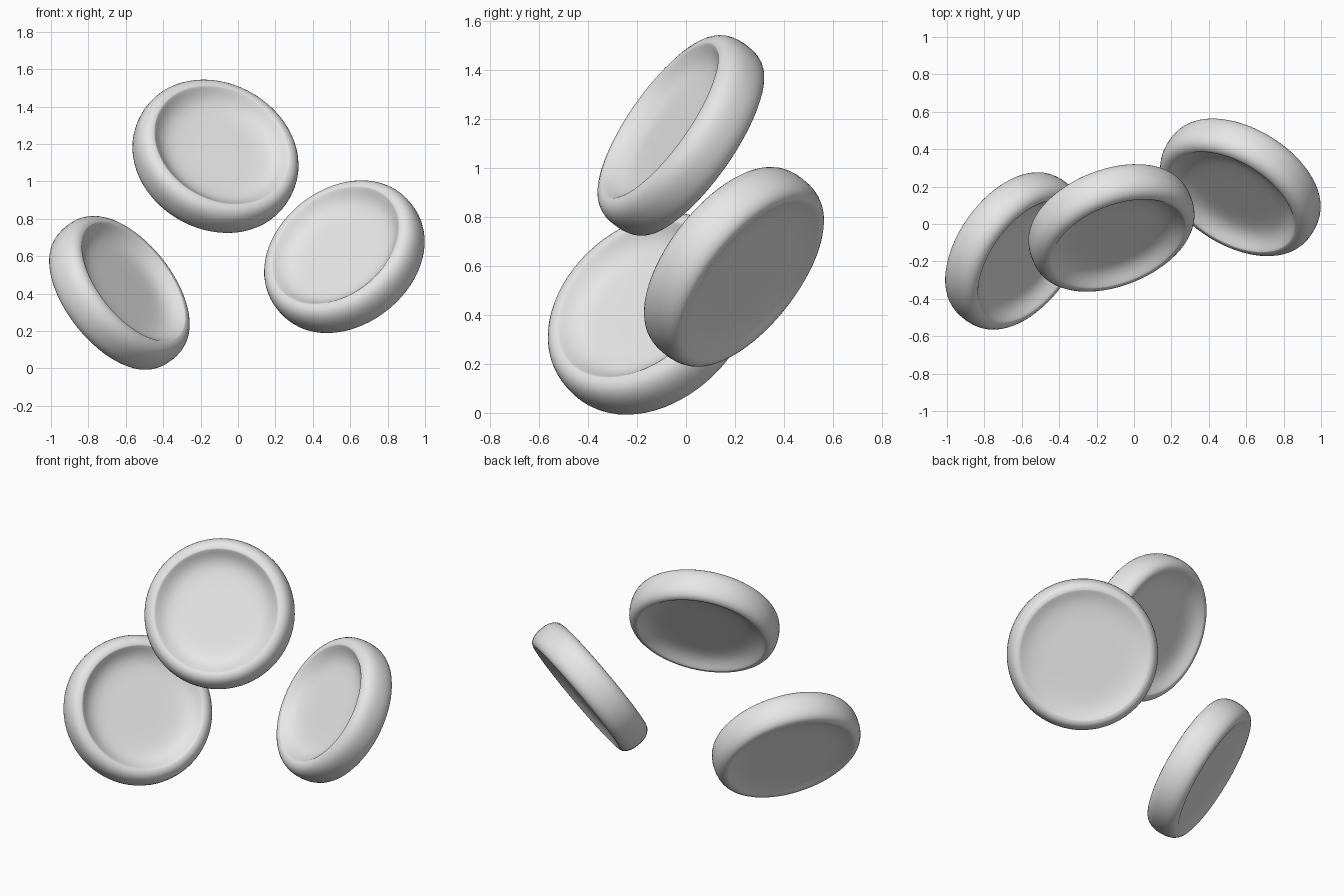
import bpy, bmesh, math
from mathutils import Vector

cube = bpy.data.objects.get("Cube")
if cube:
    bpy.data.objects.remove(cube, do_unlink=True)

grey = bpy.data.materials.new("plain_grey")
grey.use_nodes = True
colour = (0.8, 0.8, 0.8, 1)
grey.diffuse_color = colour
grey.node_tree.nodes["Principled BSDF"].inputs["Base Color"].default_value = colour

RADIUS = 0.456


def squarish(value):
    """Flatten a circle coordinate a little towards a square."""
    return max(value, 0) ** 0.87


def side(crest, height, depth):
    """One side's profile: a dished centre, the rim crest, then the outer edge."""
    pts = []
    for i in range(18):
        u = math.sin(math.pi / 2 * i / 18)
        pts.append((crest * u, height - depth * (1 - u ** 8) ** 1.4))
    for i in range(9):
        a = math.pi / 2 * i / 8
        pts.append((crest + (RADIUS - crest) * squarish(math.sin(a)),
                    height * squarish(math.cos(a))))
    return pts


def disc(name, centre, normal, back_depth):
    """Revolve a rounded rim with a dish on both sides."""
    back = side(0.396, 0.105, back_depth)
    profile = side(0.38, 0.109, 0.072) + [(r, -z) for r, z in reversed(back[:-1])]

    bm = bmesh.new()
    verts = [bm.verts.new((r, 0, z)) for r, z in profile]
    edges = [bm.edges.new(pair) for pair in zip(verts, verts[1:])]
    bmesh.ops.spin(bm, geom=verts + edges, cent=(0, 0, 0), axis=(0, 0, 1),
                   angle=math.tau, steps=64, use_duplicate=False)
    bmesh.ops.remove_doubles(bm, verts=bm.verts, dist=0.0005)
    bmesh.ops.recalc_face_normals(bm, faces=bm.faces)
    for face in bm.faces:
        face.smooth = True
    mesh = bpy.data.meshes.new(name)
    bm.to_mesh(mesh)
    bm.free()
    mesh.materials.append(grey)
    obj = bpy.data.objects.new(name, mesh)
    obj.location = centre
    obj.rotation_euler = Vector(normal).to_track_quat("Z", "Y").to_euler()
    bpy.context.collection.objects.link(obj)


# Three tilted dished discs
disc("upper_disc", (-0.12, -0.022, 1.135), (0.31, -0.78, 0.55), 0.055)
disc("right_disc", (-0.633, -0.145, 0.405), (0.68, -0.49, 0.54), 0.025)
disc("left_disc", (0.568, 0.195, 0.598), (-0.44, -0.71, 0.56), 0.03)
